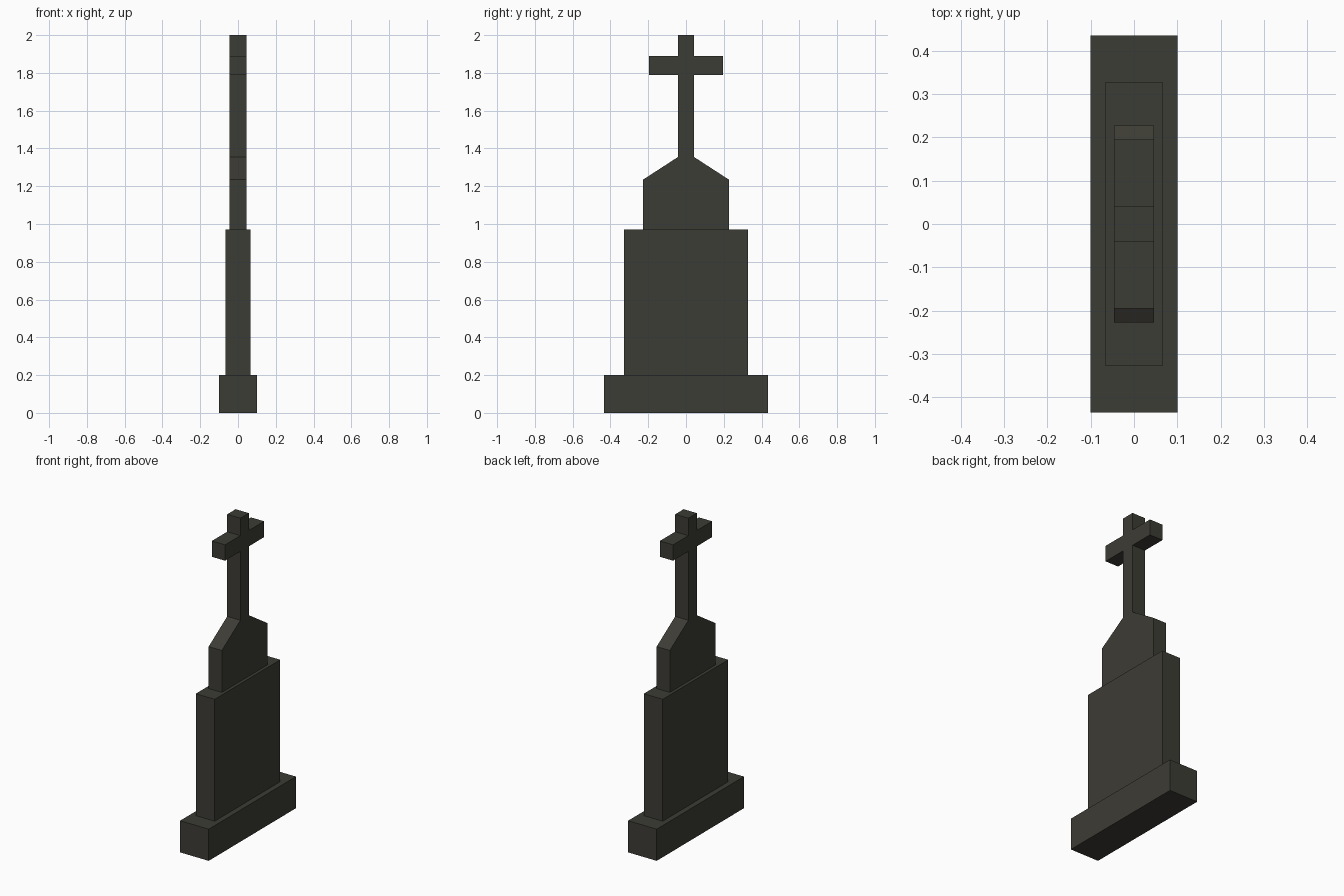
import bpy
import bmesh

cube = bpy.data.objects.get("Cube")
if cube:
    bpy.data.objects.remove(cube, do_unlink=True)

# Single dark stone colour
STONE = (0.046, 0.045, 0.035, 1.0)
stone = bpy.data.materials.new("dark stone")
stone.use_nodes = True
stone.diffuse_color = STONE
stone.node_tree.nodes["Principled BSDF"].inputs["Base Color"].default_value = STONE


def slab(name, half_profile, half_thickness):
    """Mirror a (y, z) half outline, listed bottom to top, and extrude it along x."""
    outline = half_profile + [(-y, z) for y, z in reversed(half_profile)]
    bm = bmesh.new()
    face = bm.faces.new([bm.verts.new((-half_thickness, y, z)) for y, z in outline])
    result = bmesh.ops.extrude_face_region(bm, geom=[face])
    moved = [v for v in result["geom"] if isinstance(v, bmesh.types.BMVert)]
    bmesh.ops.translate(bm, vec=(2 * half_thickness, 0, 0), verts=moved)
    bmesh.ops.recalc_face_normals(bm, faces=bm.faces)
    mesh = bpy.data.meshes.new(name)
    bm.to_mesh(mesh)
    bm.free()
    mesh.materials.append(stone)
    obj = bpy.data.objects.new(name, mesh)
    bpy.context.collection.objects.link(obj)
    return obj


# Plinth and main stone
slab("plinth", [(0.435, 0), (0.435, 0.2)], 0.1)
slab("main_stone", [(0.327, 0.2), (0.327, 0.97)], 0.066)

# Sloped shoulders rising into the cross
slab("shoulders_and_cross", [
    (0.227, 0.97), (0.227, 1.235), (0.042, 1.355),
    (0.042, 1.79), (0.195, 1.79), (0.195, 1.89),
    (0.042, 1.89), (0.042, 2.0),
], 0.046)
